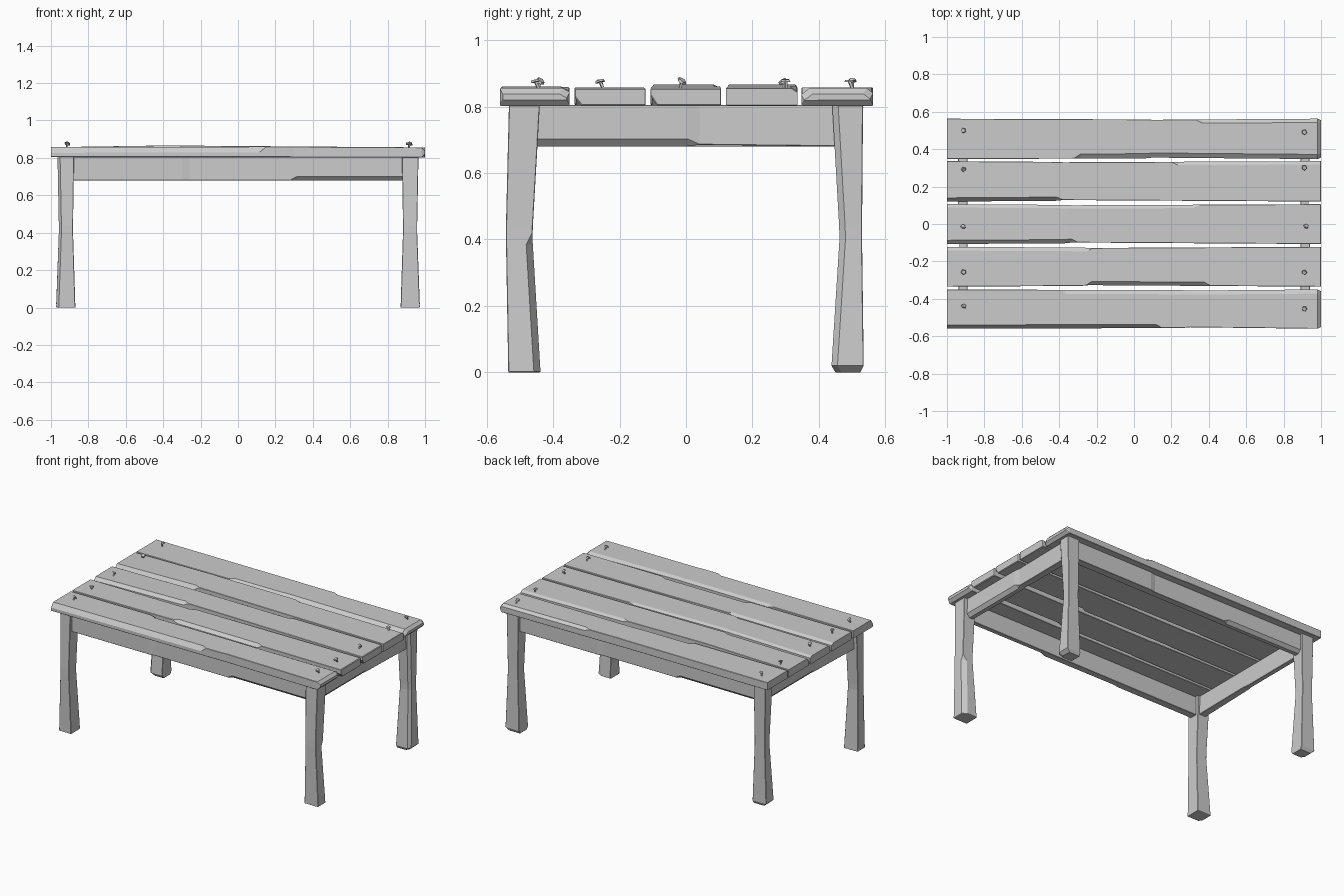
import bpy, bmesh, random
from mathutils import Matrix, Vector

random.seed(4)
if "Cube" in bpy.data.objects:
    bpy.data.objects.remove(bpy.data.objects["Cube"], do_unlink=True)

wood = bpy.data.materials.new("plain grey")
wood.use_nodes = True
grey = (0.6, 0.6, 0.6, 1)
wood.diffuse_color = grey
wood.node_tree.nodes["Principled BSDF"].inputs["Base Color"].default_value = grey


def finish(name, bm):
    bmesh.ops.recalc_face_normals(bm, faces=bm.faces)
    mesh = bpy.data.meshes.new(name)
    bm.to_mesh(mesh)
    bm.free()
    mesh.materials.append(wood)
    obj = bpy.data.objects.new(name, mesh)
    bpy.context.collection.objects.link(obj)
    return obj


def sample(knots, t):
    """Linear interpolation of (t, u0, u1, v0, v1) knots."""
    for a, b in zip(knots, knots[1:]):
        if t <= b[0]:
            f = (t - a[0]) / (b[0] - a[0])
            return [p + (q - p) * f for p, q in zip(a[1:], b[1:])]
    return knots[-1][1:]


def beam(name, knots, place, cuts=()):
    """Hewn timber: four-sided loft whose corners are chamfered over given spans.
    Each cut is (corner, start, end, u size, v size); corners run round the section."""
    first, last = knots[0][0], knots[-1][0]
    ramp = 0.035
    stops = {k[0] for k in knots}
    for _, a, b, *_ in cuts:
        stops |= {t for t in (a, a + ramp, b - ramp, b) if first < t < last}
    bm = bmesh.new()
    rings = []
    for t in sorted(stops):
        u0, u1, v0, v1 = sample(knots, t)
        size = [[0.002, 0.002] for _ in range(4)]
        for corner, a, b, du, dv in cuts:
            rise = 1 if a <= first else (t - a) / ramp
            fall = 1 if b >= last else (b - t) / ramp
            f = max(0, min(1, rise, fall))
            size[corner] = [max(0.002, du * f), max(0.002, dv * f)]
        (a, b), (c, d), (e, f), (g, h) = size
        section = [(u0, v0 + b), (u0 + a, v0), (u1 - c, v0), (u1, v0 + d),
                   (u1, v1 - f), (u1 - e, v1), (u0 + g, v1), (u0, v1 - h)]
        rings.append([bm.verts.new(place(t, u, v)) for u, v in section])
    for r, s in zip(rings, rings[1:]):
        for i in range(8):
            j = (i + 1) % 8
            bm.faces.new((r[i], r[j], s[j], s[i]))
    bm.faces.new(rings[0])
    bm.faces.new(rings[-1])
    return finish(name, bm)


def along_x(t, u, v):
    return (t, u, v)


def along_y(t, u, v):
    return (u, t, v)


def upright(t, u, v):
    return (u, v, t)


# Table top planks: front edge, back edge, crease, mid height, end bevel, chamfered spans
FRONT, BACK, UNDER = 3, 2, 0
planks = [
    (-0.56, -0.35, 0.3, 0.86, 0.018, [(FRONT, -1, 0.15, 0.02, 0.03), (BACK, -0.4, 1, 0.022, 0.012)]),
    (-0.335, -0.122, -0.24, 0.858, 0.004, [(BACK, -1, -0.22, 0.02, 0.012), (FRONT, -0.26, 0.41, 0.02, 0.02),
                                         (UNDER, 0.3, 1, 0.02, 0.025)]),
    (-0.107, 0.106, -0.33, 0.866, 0.004, [(BACK, -1, 0.35, 0.018, 0.01), (FRONT, -1, -0.3, 0.02, 0.02),
                                          (UNDER, 0.3, 1, 0.02, 0.03)]),
    (0.12, 0.336, -0.38, 0.866, 0.002, [(FRONT, -1, -0.38, 0.02, 0.025), (BACK, 0.2, 1, 0.018, 0.012)]),
    (0.347, 0.563, 0.1, 0.858, 0.018, [(BACK, 0.33, 1, 0.02, 0.015), (FRONT, -0.32, 1, 0.025, 0.02)]),
]
for n, (lo, hi, crease, top, bevel, cuts) in enumerate(planks, 1):
    knots = [(-1, lo, hi, 0.805, 0.857),
             (crease - 0.04, lo + 0.004, hi - 0.004, 0.805, top),
             (crease, lo + 0.008, hi - 0.006, 0.803, top),
             (1 - bevel, lo, hi, 0.802, 0.856),
             (1, lo + bevel * 0.5, hi - bevel * 0.5, 0.802 + bevel, 0.856 - bevel)]
    beam(f"top_plank_{n}", knots, along_x, cuts)

# Aprons under the top, opposite pairs are turned half round
half_turn = Matrix.Rotation(3.141593, 4, "Z")
for name, turned in (("front", False), ("back", True)):
    obj = beam(f"{name}_apron", [(-0.9, -0.515, -0.465, 0.68, 0.805), (-0.3, -0.515, -0.465, 0.68, 0.805),
                                 (-0.26, -0.508, -0.465, 0.68, 0.805), (0.9, -0.515, -0.465, 0.68, 0.805)],
               along_x, [(0, 0.28, 0.9, 0.02, 0.02)])
    if turned:
        obj.data.transform(half_turn)
for name, turned in (("left", False), ("right", True)):
    obj = beam(f"{name}_apron", [(-0.48, 0.89, 0.94, 0.68, 0.805), (0, 0.89, 0.94, 0.68, 0.805),
                                 (0.04, 0.89, 0.933, 0.685, 0.805), (0.48, 0.89, 0.94, 0.68, 0.805)],
               along_y, [(1, -0.48, 0.04, 0.02, 0.022)])
    if turned:
        obj.data.transform(half_turn)

# Legs: waisted posts with one hewn corner each
for side, sx in (("left", 1), ("right", -1)):
    for end, sy in (("front", -1), ("back", 1)):
        foot = 0.02 if end == "back" else 0.002
        bow = 0.008 if end == "front" else -0.004
        knots = [(0, 0.87, 0.97 - foot, 0.44 + foot / 2, 0.535 - foot / 2),
                 (foot, 0.87, 0.972, 0.438, 0.535),
                 (0.4, 0.882, 0.958, 0.462, 0.534 + bow),
                 (0.44, 0.882, 0.958, 0.461, 0.534 + bow),
                 (0.805, 0.877, 0.965, 0.44, 0.533)]
        if side == "right" and end == "front":
            cut = (2, 0, 0.81, 0.014, 0.02)
        elif end == "front":
            cut = (1, 0, 0.42, 0.03, 0.02)
        else:
            cut = (1, 0, 0.81, 0.015, 0.018)
        beam(f"{end}_{side}_leg", knots,
             lambda t, u, v, sx=sx, sy=sy: (u * sx, v * sy, t), [cut])

# Bent nails standing out of the plank ends
rows = (-0.445, -0.25, -0.018, 0.3, 0.5)
for side, x in (("left", 0.915), ("right", -0.915)):
    for n, y in enumerate(rows, 1):
        lean = Vector((random.uniform(-0.3, 0.3), random.uniform(-0.5, 0.5), 1)).normalized()
        turn = lean.to_track_quat("Z", "Y").to_matrix().to_4x4()
        base = Matrix.Translation((x, y, 0.855))
        bm = bmesh.new()
        bmesh.ops.create_cone(bm, cap_ends=True, segments=4, radius1=0.005, radius2=0.005, depth=0.03,
                              matrix=base @ turn @ Matrix.Translation((0, 0, 0.008)))
        tip = turn @ Matrix.Translation((0, 0, 0.024)) @ Matrix.Rotation(random.uniform(-0.7, 0.7), 4, "X")
        bmesh.ops.create_cone(bm, cap_ends=True, segments=5, radius1=0.015, radius2=0.012, depth=0.007,
                              matrix=base @ tip)
        finish(f"{side}_nail_{n}", bm)
